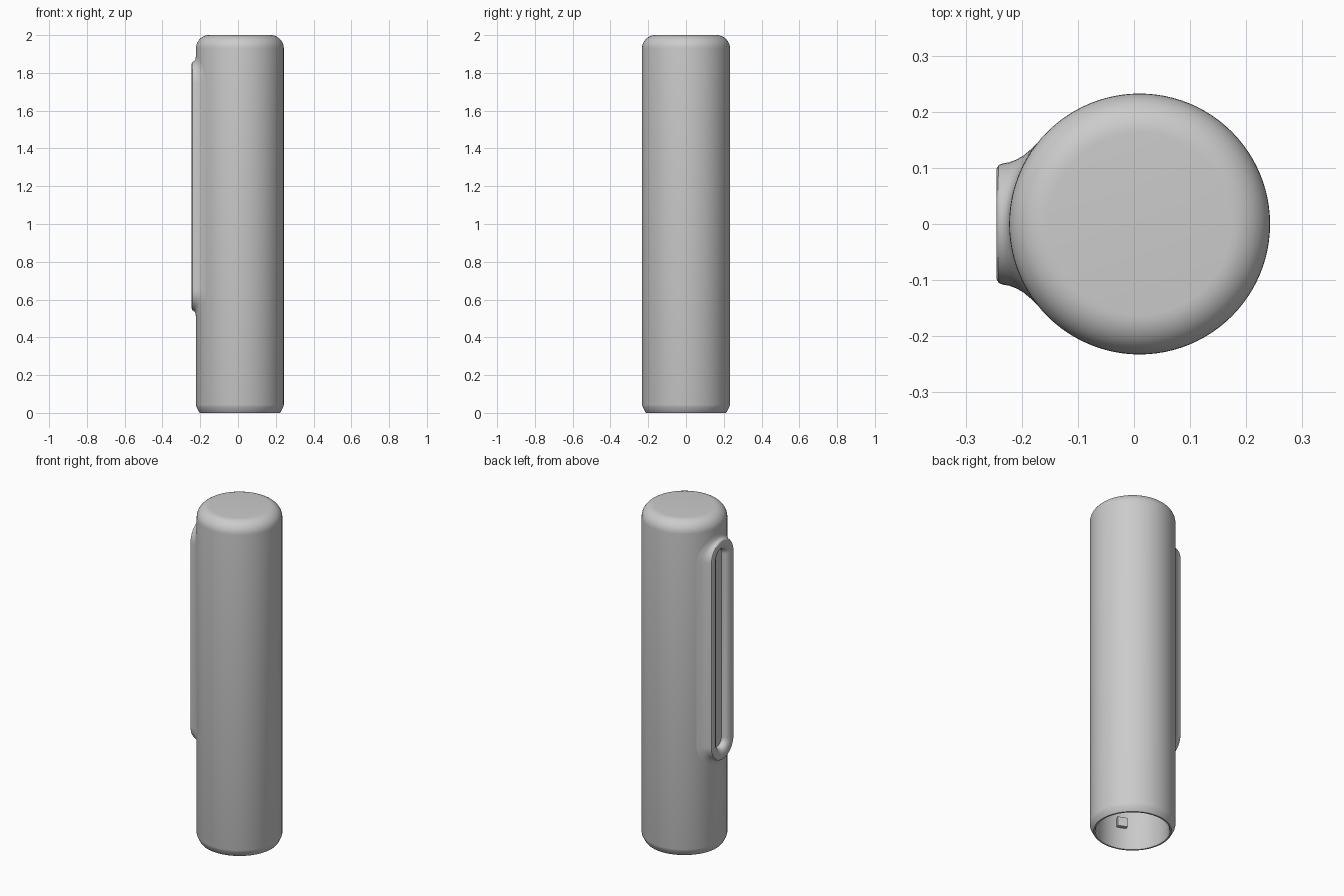
import bpy, bmesh, math
from math import sin, cos, pi

if "Cube" in bpy.data.objects:
    bpy.data.objects.remove(bpy.data.objects["Cube"])

CX, R = 0.01, 0.2325        # barrel axis and radius
MID, HALF = 1.2, 0.55       # slot centre height and straight half length

grey = bpy.data.materials.new("plain_grey")
grey.use_nodes = True
colour = (0.6, 0.6, 0.6, 1)
grey.diffuse_color = colour
grey.node_tree.nodes["Principled BSDF"].inputs["Base Color"].default_value = colour


def activate(ob):
    bpy.ops.object.select_all(action="DESELECT")
    ob.select_set(True)
    bpy.context.view_layer.objects.active = ob


def loft(name, rings, cap_start=True, cap_end=True):
    """Skin a list of equal-length closed rings."""
    bm = bmesh.new()
    loops = [[bm.verts.new(p) for p in ring] for ring in rings]
    for a, b in zip(loops, loops[1:]):
        n = len(a)
        for i in range(n):
            j = (i + 1) % n
            bm.faces.new((a[i], a[j], b[j], b[i]))
    if cap_start:
        bm.faces.new(loops[0][::-1])
    if cap_end:
        bm.faces.new(loops[-1])
    bmesh.ops.recalc_face_normals(bm, faces=bm.faces)
    mesh = bpy.data.meshes.new(name)
    bm.to_mesh(mesh)
    bm.free()
    mesh.materials.append(grey)
    ob = bpy.data.objects.new(name, mesh)
    bpy.context.collection.objects.link(ob)
    return ob


def circle(r, z, n=96):
    return [(CX + r * cos(2 * pi * i / n), r * sin(2 * pi * i / n), z) for i in range(n)]


def stadium(w, x_of_y, n=20):
    """Upright pill outline of half width w facing -x."""
    pts = []
    for end in (0, 1):
        for i in range(n + 1):
            a = pi * (end + i / n)
            y = w * cos(a)
            z = MID + (HALF if end == 0 else -HALF) + w * sin(a)
            pts.append((x_of_y(y), y, z))
    return pts


def barrel_x(y):
    return CX - math.sqrt(R * R - y * y)


# Hollow barrel: bore, lip, chamfer, wall, rounded closed top
profile = [(0.18, 1.92), (0.198, 1.9), (0.198, 0.012), (0.203, 0), (0.212, 0),
           (0.217, 0.006), (0.23, 0.032), (R, 0.042)]
EDGE = 0.07
for k in range(11):
    a = pi / 2 * k / 10
    profile.append((R - EDGE + EDGE * cos(a), 2 - EDGE + EDGE * sin(a)))
barrel = loft("barrel", [circle(r, z) for r, z in profile])

# Slot sunk into the barrel wall
cutter = loft("slot_cutter", [stadium(0.047, lambda y, x=x: x) for x in (-0.3, -0.2)])
cutter.hide_render = True
mod = barrel.modifiers.new("slot", "BOOLEAN")
mod.operation = "DIFFERENCE"
mod.solver = "EXACT"
mod.object = cutter
activate(barrel)
bpy.ops.object.modifier_apply(modifier=mod.name)
bpy.data.objects.remove(cutter)

# Raised slot surround: fillet off the barrel, rim, then rounded inner edge
TOP = -0.245
rings = []
for w, t in ((0.152, -0.04), (0.143, 0.01), (0.132, 0.06), (0.122, 0.16), (0.115, 0.32),
             (0.11, 0.55), (0.108, 0.78), (0.105, 0.92), (0.098, 1), (0.085, 1)):
    rings.append(stadium(w, lambda y, t=t: barrel_x(y) * (1 - t) + TOP * t))
for w, x in ((0.07, -0.243), (0.057, -0.237), (0.048, -0.228), (0.045, -0.218), (0.045, -0.203)):
    rings.append(stadium(w, lambda y, x=x: x))
surround = loft("slot_surround", rings, cap_start=False)
# The open outer ring must face away from the barrel
if surround.data.polygons[-1].normal.x > 0:
    surround.data.flip_normals()

# Small catch on the bore wall
bpy.ops.mesh.primitive_cube_add(size=1)
catch = bpy.context.object
catch.name = "inner_catch"
ang = math.radians(248)
catch.scale = (0.03, 0.055, 0.055)
catch.rotation_euler.z = ang
catch.location = (CX + 0.19 * cos(ang), 0.19 * sin(ang), 0.155)
catch.data.materials.append(grey)

for ob in (barrel, surround):
    activate(ob)
    bpy.ops.object.shade_smooth_by_angle(angle=math.radians(35))
